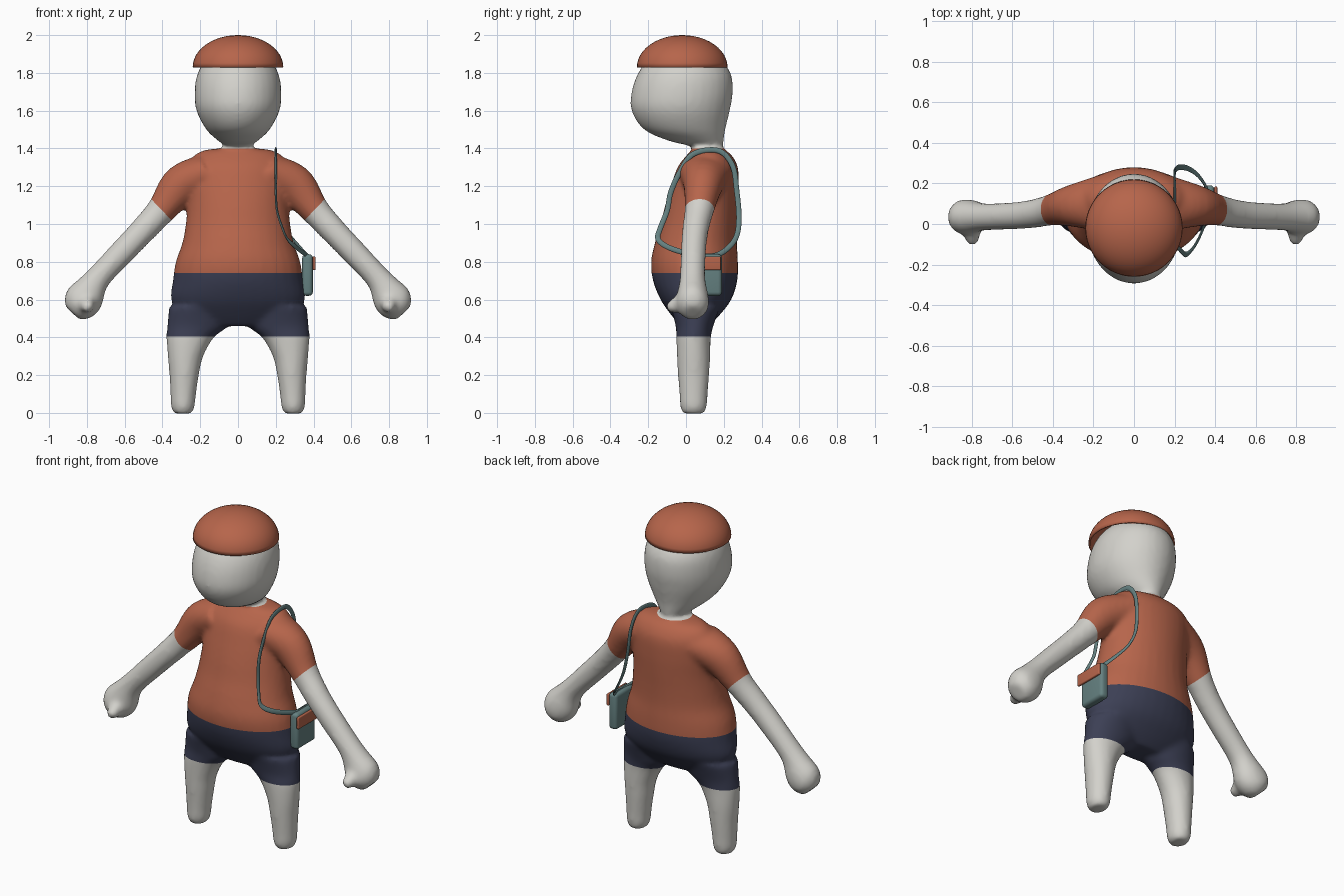
import bpy, bmesh, math
from mathutils import Vector, Matrix

if "Cube" in bpy.data.objects:
    bpy.data.objects.remove(bpy.data.objects["Cube"])


def material(name, rgb):
    m = bpy.data.materials.new(name)
    m.use_nodes = True
    m.diffuse_color = (*rgb, 1)
    m.node_tree.nodes["Principled BSDF"].inputs["Base Color"].default_value = (*rgb, 1)
    return m


SKIN = material("pale grey skin", (0.65, 0.64, 0.60))
CLOTH = material("terracotta cloth", (0.47, 0.13, 0.07))
NAVY = material("navy shorts", (0.045, 0.05, 0.09))
TEAL = material("grey teal", (0.13, 0.22, 0.22))


def spline(stations, closed, steps=5):
    """Smooth curve through stations of (x, y, z, radius_u, radius_v)."""
    n = len(stations)
    pick = lambda i: Vector(stations[i % n if closed else max(0, min(n - 1, i))])
    out = []
    for i in range(n if closed else n - 1):
        a, b, c, d = (pick(i + k) for k in (-1, 0, 1, 2))
        for s in range(steps):
            t = s / steps
            out.append(0.5 * (2 * b + (c - a) * t + (2 * a - 5 * b + 4 * c - d) * t ** 2
                              + (3 * b - a - 3 * c + d) * t ** 3))
    return out if closed else out + [pick(n - 1)]


def loft(bm, stations, ref, flat=False, closed=False, sides=32):
    """Skin elliptical rings along the stations; flat keeps rings horizontal."""
    pts = spline(stations, closed)
    n = len(pts)
    rings = []
    for i, p in enumerate(pts):
        if flat:
            t = Vector((0, 0, 1))
        else:
            nxt = pts[(i + 1) % n if closed else min(i + 1, n - 1)]
            prv = pts[i - 1 if closed else max(i - 1, 0)]
            t = Vector((nxt - prv)[:3]).normalized()
        v = (ref - ref.dot(t) * t).normalized()
        u = v.cross(t)
        ring = []
        for k in range(sides):
            a = math.tau * k / sides
            ring.append(bm.verts.new(Vector(p[:3]) + u * p[3] * math.cos(a) + v * p[4] * math.sin(a)))
        rings.append(ring)
    for i in range(n if closed else n - 1):
        lo, hi = rings[i], rings[(i + 1) % n]
        for k in range(sides):
            j = (k + 1) % sides
            bm.faces.new((lo[k], lo[j], hi[j], hi[k]))
    if not closed:
        bm.faces.new(rings[0][::-1])
        bm.faces.new(rings[-1])


def add_object(name, bm, mats):
    bmesh.ops.recalc_face_normals(bm, faces=bm.faces)
    me = bpy.data.meshes.new(name)
    bm.to_mesh(me)
    bm.free()
    for m in mats:
        me.materials.append(m)
    ob = bpy.data.objects.new(name, me)
    bpy.context.collection.objects.link(ob)
    return ob


def shade(ob, angle=40):
    bpy.ops.object.select_all(action="DESELECT")
    ob.select_set(True)
    bpy.context.view_layer.objects.active = ob
    bpy.ops.object.shade_smooth_by_angle(angle=math.radians(angle))


def column(bm, rows):
    """Centred upright form from rows of (z, half_width, front_y, back_y)."""
    loft(bm, [(0, (f + b) / 2, z, w, (b - f) / 2) for z, w, f, b in rows], Y, flat=True)


X, Y = Vector((1, 0, 0)), Vector((0, 1, 0))
bm = bmesh.new()

# torso and hips
column(bm, [
    (0.46, 0.20, -0.03, 0.12), (0.52, 0.30, -0.08, 0.18), (0.6, 0.355, -0.135, 0.24),
    (0.7, 0.345, -0.175, 0.272), (0.8, 0.33, -0.185, 0.275), (0.9, 0.295, -0.165, 0.27),
    (1.0, 0.277, -0.135, 0.272), (1.1, 0.268, -0.11, 0.277), (1.2, 0.27, -0.08, 0.28),
    (1.3, 0.265, -0.045, 0.275), (1.36, 0.235, 0.0, 0.245), (1.39, 0.18, 0.03, 0.21),
    (1.4, 0.1, 0.05, 0.19)])

# neck and head
column(bm, [
    (1.36, 0.075, 0.04, 0.19), (1.41, 0.07, 0.025, 0.195), (1.44, 0.105, -0.09, 0.2),
    (1.5, 0.168, -0.222, 0.208), (1.6, 0.22, -0.288, 0.232), (1.7, 0.23, -0.288, 0.248),
    (1.8, 0.213, -0.253, 0.236), (1.88, 0.16, -0.19, 0.17), (1.93, 0.08, -0.1, 0.06)])

ARM = [(0.17, 0.1, 1.27, 0.10, 0.14), (0.3, 0.09, 1.205, 0.108, 0.105),
       (0.405, 0.07, 1.075, 0.078, 0.078), (0.5, 0.05, 0.97, 0.07, 0.07),
       (0.6, 0.04, 0.865, 0.067, 0.067), (0.74, 0.035, 0.715, 0.067, 0.067),
       (0.81, 0.035, 0.61, 0.1, 0.085), (0.85, 0.035, 0.56, 0.088, 0.082),
       (0.878, 0.035, 0.53, 0.055, 0.05)]
THUMB = [(0.81, 0.02, 0.6, 0.06, 0.06), (0.80, -0.04, 0.575, 0.047, 0.047),
         (0.795, -0.10, 0.555, 0.024, 0.024)]
LEG = [(0.292, 0.04, -0.004, 0.045, 0.055), (0.292, 0.04, 0.03, 0.062, 0.07),
       (0.29, 0.04, 0.1, 0.068, 0.075), (0.285, 0.04, 0.2, 0.078, 0.083),
       (0.278, 0.04, 0.3, 0.094, 0.088), (0.253, 0.04, 0.4, 0.126, 0.092),
       (0.215, 0.045, 0.46, 0.16, 0.1), (0.2, 0.05, 0.56, 0.165, 0.13)]

# limbs on both sides
for side in (1, -1):
    for limb in (ARM, THUMB, LEG):
        path = [(side * p[0], *p[1:]) for p in limb]
        loft(bm, path, X if limb is THUMB else Y, flat=limb is LEG)

body = add_object("body", bm, [])
remesh = body.modifiers.new("fuse", "REMESH")
remesh.mode = "VOXEL"
remesh.voxel_size = 0.014
smooth = body.modifiers.new("soften", "SMOOTH")
smooth.factor = 0.5
smooth.iterations = 9
fused = bpy.data.meshes.new_from_object(body.evaluated_get(bpy.context.evaluated_depsgraph_get()))
body.modifiers.clear()
body.data = fused

# cut clean hems for collar, waist, shorts and sleeves, then colour by region
COLLAR, WAIST, HEM = 1.4, 0.74, 0.405
SLEEVE = Vector((0.72, 0, -0.69))
CUFF = Vector((0.405, 0, 1.075))
bm = bmesh.new()
bm.from_mesh(fused)
cuts = [(Vector((0, 0, z)), Vector((0, 0, 1))) for z in (COLLAR, WAIST, HEM)]
cuts += [(Vector((s * CUFF.x, 0, CUFF.z)), Vector((s * SLEEVE.x, 0, SLEEVE.z))) for s in (1, -1)]
for co, no in cuts:
    bmesh.ops.bisect_plane(bm, geom=bm.verts[:] + bm.edges[:] + bm.faces[:],
                           dist=1e-5, plane_co=co, plane_no=no)
for f in bm.faces:
    c = f.calc_center_median()
    c.x = abs(c.x)
    on_arm = c.x > (0.345 if c.z > WAIST else 0.5) and (c - CUFF).dot(SLEEVE) > 0
    if c.z > COLLAR or c.z < HEM or on_arm:
        f.material_index = 0
    else:
        f.material_index = 1 if c.z > WAIST else 2
bm.to_mesh(fused)
bm.free()
for m in (SKIN, CLOTH, NAVY):
    fused.materials.append(m)
shade(body, 60)

# domed cap, open underneath
bm = bmesh.new()
bmesh.ops.create_uvsphere(bm, u_segments=48, v_segments=24, radius=1)
bmesh.ops.delete(bm, geom=[v for v in bm.verts if v.co.z < -0.01], context="VERTS")
bm.transform(Matrix.Translation((0, -0.02, 1.83)) @ Matrix.Diagonal((0.24, 0.24, 0.17, 1)))
cap = add_object("cap", bm, [CLOTH])
rim = cap.modifiers.new("thickness", "SOLIDIFY")
rim.thickness = 0.01
rim.offset = -1
shade(cap)

# shoulder strap: a flat band looped over the shoulder and through the bag top
STRAP = [(0.2, 0.12, 1.392), (0.2, 0.03, 1.365), (0.2, -0.03, 1.28), (0.2, -0.08, 1.17),
         (0.207, -0.1, 1.07), (0.235, -0.135, 0.98), (0.262, -0.148, 0.92),
         (0.31, -0.09, 0.875), (0.36, 0.03, 0.838), (0.365, 0.1, 0.83), (0.36, 0.17, 0.838),
         (0.32, 0.235, 0.885), (0.27, 0.272, 0.95), (0.225, 0.28, 1.05),
         (0.205, 0.268, 1.18), (0.2, 0.25, 1.3), (0.2, 0.195, 1.377)]
bm = bmesh.new()
loft(bm, [(*p, 0.014, 0.006) for p in STRAP], X, closed=True, sides=12)
shade(add_object("strap", bm, [TEAL]), 60)


def rounded_box(name, centre, size, radius, mat):
    bm = bmesh.new()
    bmesh.ops.create_cube(bm, size=1)
    bm.transform(Matrix.Translation(centre) @ Matrix.Diagonal((*size, 1)))
    bmesh.ops.bevel(bm, geom=bm.edges[:], offset=radius, segments=4, profile=0.5, affect="EDGES")
    shade(add_object(name, bm, [mat]))


# hip bag and its flap
rounded_box("bag", (0.368, 0.1, 0.73), (0.056, 0.18, 0.22), 0.02, TEAL)
rounded_box("bag_flap", (0.403, 0.092, 0.792), (0.016, 0.185, 0.072), 0.006, CLOTH)
